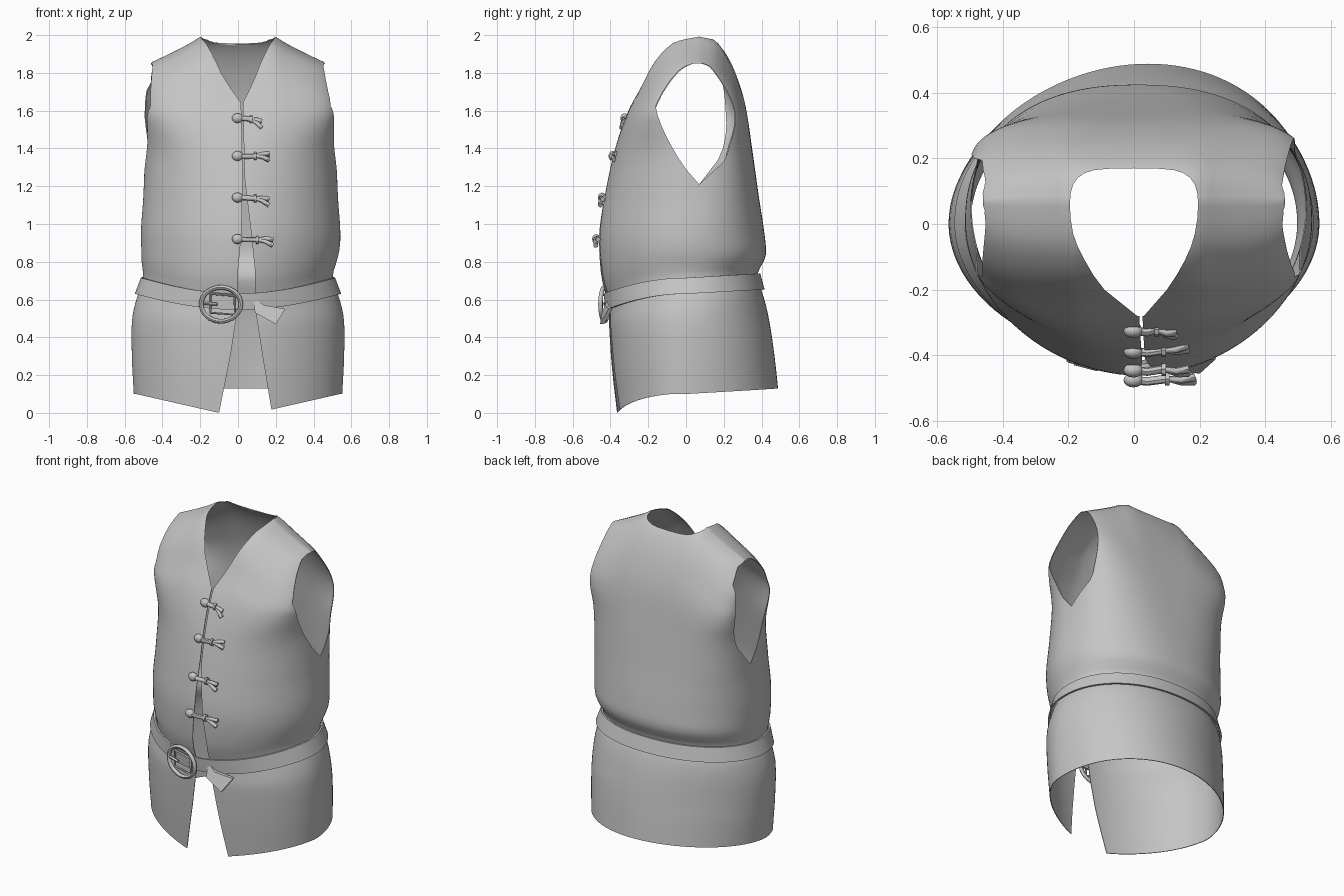
import bpy, bmesh, math
from mathutils import Vector

if "Cube" in bpy.data.objects:
    bpy.data.objects.remove(bpy.data.objects["Cube"])

grey = bpy.data.materials.new("grey cloth")
grey.diffuse_color = (0.56, 0.56, 0.56, 1)
grey.use_nodes = True
grey.node_tree.nodes["Principled BSDF"].inputs["Base Color"].default_value = grey.diffuse_color

# height, half width, front y, back y, front squareness, back squareness
PROFILE = [
    (0.00, .552, -.372, .486, 1.95, 2.0), (0.25, .562, -.395, .465, 1.95, 2.0),
    (0.50, .560, -.408, .436, 1.95, 2.0), (0.62, .532, -.408, .402, 1.9, 2.1),
    (0.69, .502, -.412, .375, 1.9, 2.1), (0.75, .505, -.440, .393, 1.9, 2.2),
    (0.82, .520, -.455, .423, 1.9, 2.3), (0.95, .528, -.460, .415, 1.9, 2.3),
    (1.15, .515, -.430, .385, 1.95, 2.6), (1.40, .508, -.375, .350, 2.2, 3.2),
    (1.60, .515, -.305, .320, 3.2, 4.5), (1.72, .517, -.240, .290, 4.5, 5.5),
    (1.86, .508, -.165, .235, 5.0, 6.0), (1.95, .485, -.080, .175, 5.0, 5.0),
    (1.985, .468, -.010, .130, 5.0, 5.0), (2.00, .455, .070, .070, 5.0, 5.0)]


def smooth(a, b, t):
    t = max(0, min(1, (t - a) / (b - a)))
    return t * t * (3 - 2 * t)


def section(s):
    """Smoothly interpolated profile row at height s."""
    i = 0
    while i < len(PROFILE) - 2 and PROFILE[i + 1][0] < s:
        i += 1
    p, q = PROFILE[i], PROFILE[i + 1]
    o, r = PROFILE[max(i - 1, 0)], PROFILE[min(i + 2, len(PROFILE) - 1)]
    h = q[0] - p[0]
    t = (s - p[0]) / h
    out = []
    for k in range(1, 6):
        m0 = (q[k] - o[k]) / (q[0] - o[0]) * h
        m1 = (r[k] - p[k]) / (r[0] - p[0]) * h
        out.append((2*t**3 - 3*t*t + 1) * p[k] + (t**3 - 2*t*t + t) * m0
                   + (3*t*t - 2*t**3) * q[k] + (t**3 - t*t) * m1)
    return out


def garment(s, a, out=0):
    """Point on the garment at height s and angle a, pushed outward by out."""
    w, yf, yb, nf, nb = section(s)
    n = nf if math.sin(a) < 0 else nb
    sx = math.copysign(abs(math.cos(a)) ** (2 / n), math.cos(a))
    sy = math.copysign(abs(math.sin(a)) ** (2 / n), math.sin(a))
    mid = .07 * smooth(.8, 1.9, s)
    x = sx * (w + out)
    y = mid + sy * ((mid - yf if sy < 0 else yb - mid) + out)
    z = s
    if sy > 0:  # skirt back hangs a little fuller on one side
        y += .07 * x * sy * (1 - smooth(.3, .75, s))
    # waist dips at the front, shoulders slope, hem rises toward the back
    z += (-.09 * sy * sy if sy < 0 else .025 * sy) * math.exp(-((s - .67) / .16) ** 2)
    z -= .14 * (max(0, abs(x) - .19) / .26) ** .85 * smooth(1.3, 1.92, s)
    hem = .1 * min(1, max(0, abs(x) - .1) / .44) if sy < 0 else .1 + .03 * sy
    z += hem * max(0, 1 - s / .5)
    x += .014 * smooth(.72, .9, s) * (1 - smooth(1.75, 1.9, s))
    return Vector((x, y, z))


def add(name, bm, smooth_angle=40):
    bmesh.ops.recalc_face_normals(bm, faces=bm.faces)
    me = bpy.data.meshes.new(name)
    bm.to_mesh(me)
    bm.free()
    me.materials.append(grey)
    ob = bpy.data.objects.new(name, me)
    bpy.context.collection.objects.link(ob)
    finish(ob, smooth_angle)
    return ob


def finish(ob, angle):
    bpy.ops.object.select_all(action='DESELECT')
    ob.select_set(True)
    bpy.context.view_layer.objects.active = ob
    if angle:
        bpy.ops.object.shade_smooth_by_angle(angle=math.radians(angle))


def loft(rings, closed_rows=False):
    bm = bmesh.new()
    rows = [[bm.verts.new(p) for p in r] for r in rings]
    n = len(rows[0])
    for i in range(len(rows) if closed_rows else len(rows) - 1):
        lo, hi = rows[i], rows[(i + 1) % len(rows)]
        for j in range(n):
            bm.faces.new((lo[j], lo[(j + 1) % n], hi[(j + 1) % n], hi[j]))
    return bm


def rounded(pts, sharp=()):
    """Closed outline with midpoints added on a smooth curve, except beside sharp corners."""
    out, n = [], len(pts)
    for i in range(n):
        o, p, q, r = (Vector(pts[(i + k) % n]) for k in (-1, 0, 1, 2))
        out.append(p)
        if i not in sharp and (i + 1) % n not in sharp:
            out.append((p + q) * .5625 - (o + r) * .0625)
    return out


def prism(points, place, lo, hi):
    """Cutter: an outline extruded between two depths."""
    bm = bmesh.new()
    a = [bm.verts.new(place(u, v, lo)) for u, v in points]
    b = [bm.verts.new(place(u, v, hi)) for u, v in points]
    n = len(points)
    caps = [bm.faces.new(a), bm.faces.new(b[::-1])]
    for i in range(n):
        bm.faces.new((a[i], b[i], b[(i + 1) % n], a[(i + 1) % n]))
    bmesh.ops.triangulate(bm, faces=caps)
    ob = add("cutter", bm, 0)
    ob.hide_render = True
    return ob


def tube(name, pts, r, cyclic=False, radii=None):
    cu = bpy.data.curves.new(name, 'CURVE')
    cu.dimensions = '3D'
    cu.bevel_depth, cu.bevel_resolution, cu.use_fill_caps = r, 2, True
    sp = cu.splines.new('POLY')
    sp.points.add(len(pts) - 1)
    for i, p in enumerate(pts):
        sp.points[i].co = (*p, 1)
        sp.points[i].radius = radii[i] if radii else 1
    sp.use_cyclic_u = cyclic
    cu.materials.append(grey)
    ob = bpy.data.objects.new(name, cu)
    bpy.context.collection.objects.link(ob)
    finish(ob, 0)
    bpy.ops.object.convert(target='MESH')
    finish(bpy.context.object, 45)


# vest body
N = 120
angles = [2 * math.pi * (j + .5) / N for j in range(N)]
heights = [1.9 * i / 48 for i in range(49)] + [1.93, 1.955, 1.975, 1.99, 1.997, 2.0]
bm = loft([[garment(s, a) for a in angles] for s in heights])
bmesh.ops.remove_doubles(bm, verts=bm.verts, dist=.0008)
vest = add("vest", bm)
mod = vest.modifiers.new("thickness", 'SOLIDIFY')
mod.thickness, mod.offset = .004, -1

# openings: neck, front slit, armholes
neck = [(.03, -.28), (.10, -.20), (.155, -.11), (.185, -.03), (.195, .06), (.185, .12),
        (.15, .155), (.08, .168), (-.08, .168), (-.15, .155), (-.185, .12), (-.195, .06),
        (-.185, -.03), (-.15, -.11), (-.09, -.20), (.01, -.28)]
slit = [(-.11, -.1), (-.10, 0), (-.04, .3), (0, .56), (0, .75), (.018, .95), (.025, 1.25),
        (.015, 1.7), (.025, 1.7), (.034, 1.25), (.07, .95), (.09, .75), (.09, .56),
        (.13, .3), (.18, 0), (.19, -.1)]
arm_front = [(.07, 1.21), (0, 1.29), (-.07, 1.40), (-.13, 1.52), (-.162, 1.63),
             (-.15, 1.72), (-.08, 1.80), (.04, 1.85)]
arm = arm_front + [(.12, 1.84), (.20, 1.80), (.265, 1.74), (.285, 1.66), (.26, 1.50), (.20, 1.33)]
arm_left = arm_front + [(.11, 1.84), (.165, 1.81), (.195, 1.74), (.21, 1.6), (.21, 1.47),
                        (.17, 1.34)]


def inner(z, widest):  # depth of the armhole cut, narrower toward the shoulder
    return min(widest, .447 + .3 * (1.85 - z))


cutters = [prism(rounded(neck, (0, 15)), lambda u, v, d: (u, v, d), 1.3, 2.3),
           prism(slit, lambda u, v, d: (u, d, v), -1, -.15),
           prism(rounded(arm, (0,)), lambda u, v, d: (d or inner(v, .49), u, v), 0, 1),
           prism(rounded(arm_left, (0,)), lambda u, v, d: (d or -inner(v, .462), u, v), 0, -1)]
for c in cutters:
    b = vest.modifiers.new("opening", 'BOOLEAN')
    b.operation, b.object, b.solver = 'DIFFERENCE', c, 'EXACT'
finish(vest, 0)
for m in list(vest.modifiers):
    bpy.ops.object.modifier_apply(modifier=m.name)
for c in cutters:
    bpy.data.objects.remove(c)
finish(vest, 40)

# belt around the waist
belt = [(.63, .018), (.715, .014), (.715, .004), (.63, .006)]
add("belt", loft([[garment(s, a, o) for a in angles] for s, o in belt], True))

# loose belt end
bm = bmesh.new()
outline = [(.08, -.415, .61), (.14, -.43, .57), (.25, -.41, .55), (.20, -.455, .47),
           (.09, -.445, .53)]
face = bm.faces.new([bm.verts.new(p) for p in outline])
ext = bmesh.ops.extrude_face_region(bm, geom=[face])
for v in ext["geom"]:
    if isinstance(v, bmesh.types.BMVert):
        v.co.y += .02
add("belt_end", bm, 30)


# buckle ring, inner frame and prong, turned to follow the belt
def on_buckle(x, z, lift=0):
    return Vector((-.09 + x, -.432 - .2 * x - lift, .575 + z))


turn = [2 * math.pi * i / 32 for i in range(32)]
tube("buckle_ring", [on_buckle(.105 * math.cos(t), .09 * math.sin(t)) for t in turn], .012, True)
tube("buckle_frame", [on_buckle(*p) for p in ((-.055, -.045), (.075, -.055),
                                              (.07, .045), (-.055, .055))], .007, True)
tube("buckle_prong", [on_buckle(-.09, .005, .008), on_buckle(-.02, 0, .012)], .008)

# toggle fasteners down the front
for i, (z, y, bend, reach) in enumerate([(1.56, -.325, -.035, .125), (1.36, -.388, -.005, .165),
                                         (1.14, -.445, -.025, .165), (.92, -.475, -.018, .185)]):
    tag = f"_{i + 1}"
    bm = bmesh.new()
    bmesh.ops.create_uvsphere(bm, u_segments=16, v_segments=10, radius=.026)
    for v in bm.verts:
        v.co = Vector((v.co.x * 1.15, v.co.y * .85, v.co.z)) + Vector((-.002, y, z))
    add("toggle_bead" + tag, bm, 60)
    k = Vector((reach * .55, y + .004, z + bend * .2))
    tube("toggle_cord" + tag, [(.0, y, z), (.04, y - .004, z - .002), k], .013)
    tube("toggle_collar" + tag, [k - Vector((.007, 0, 0)), k + Vector((.007, 0, 0))], .021)
    for side in (1, -1):
        end = Vector((reach, y + .018 + bend * .8 + .006 * side, z + bend + .016 * side))
        tube("toggle_tail" + tag, [k, k.lerp(end, .5) + Vector((0, -.006, .006)), end],
             .012, radii=[.7, .9, 1.1])
